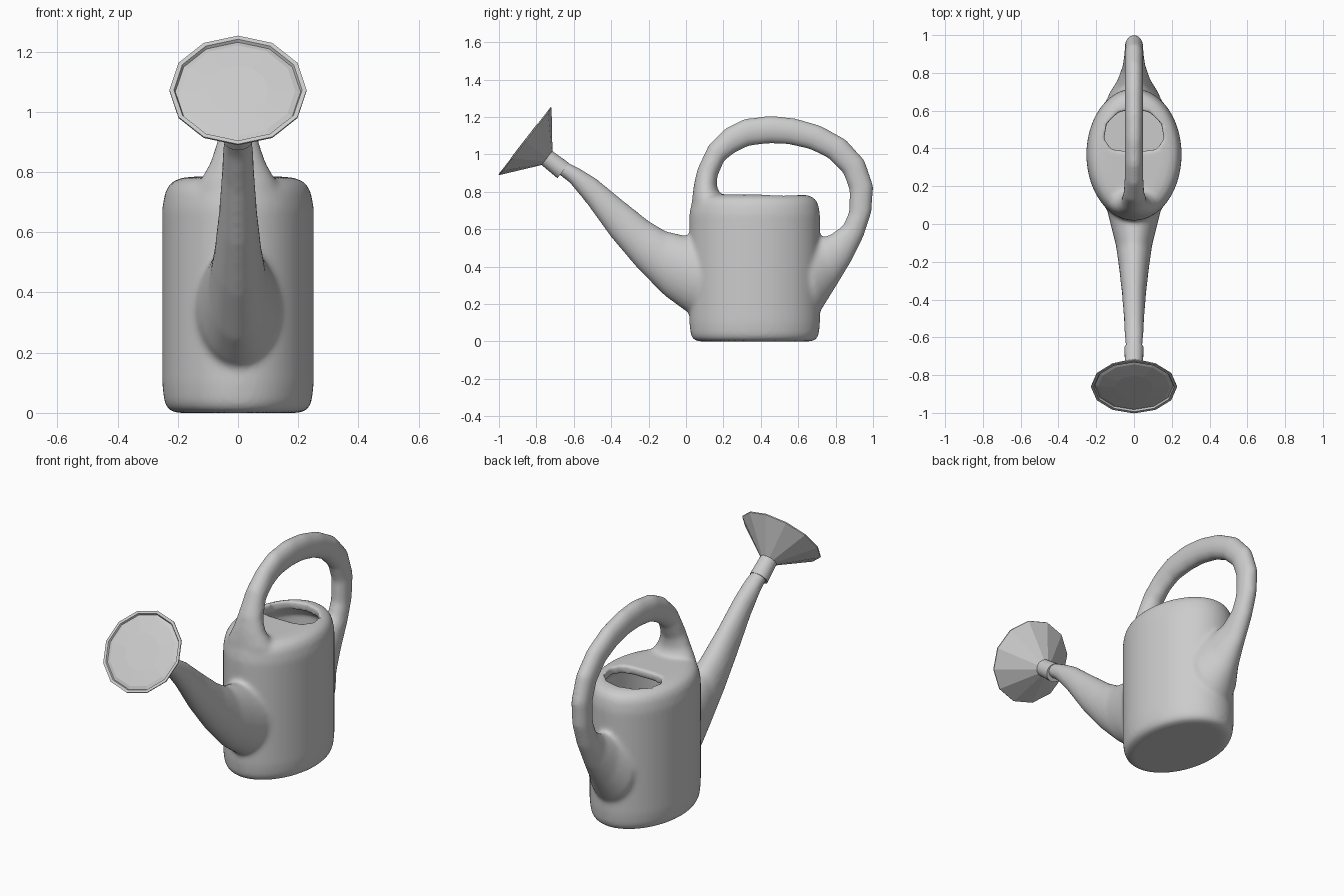
import bpy, bmesh
from math import sin, cos, tau
from mathutils import Vector

if "Cube" in bpy.data.objects:
    bpy.data.objects.remove(bpy.data.objects["Cube"])


def ellipse(a, b, w, n):
    """Ring spanning side-view points a and b (y, z), half width w in x."""
    a, b = Vector((0, *a)), Vector((0, *b))
    c, v = (a + b) / 2, (a - b) / 2
    return [c + v * cos(tau * i / n) + Vector((w * sin(tau * i / n), 0, 0)) for i in range(n)]


def skin(bm, rings):
    """Closed loft through rings."""
    rows = [[bm.verts.new(p) for p in r] for r in rings]
    n = len(rows[0])
    faces = [bm.faces.new((r[i], r[(i + 1) % n], s[(i + 1) % n], s[i]))
             for r, s in zip(rows, rows[1:]) for i in range(n)]
    faces += [bm.faces.new(rows[0]), bm.faces.new(rows[-1])]
    bmesh.ops.recalc_face_normals(bm, faces=faces)


def make(name, *lofts):
    bm = bmesh.new()
    for rings in lofts:
        skin(bm, rings)
    me = bpy.data.meshes.new(name)
    bm.to_mesh(me)
    bm.free()
    ob = bpy.data.objects.new(name, me)
    bpy.context.collection.objects.link(ob)
    return ob


def modify(ob, kind, **props):
    m = ob.modifiers.new(kind, kind)
    for k, v in props.items():
        setattr(m, k, v)
    bpy.context.view_layer.objects.active = ob
    bpy.ops.object.modifier_apply(modifier=m.name)


def oval(z, inset):
    return ellipse((0.018 + inset, z), (0.717 - inset, z), 0.252 - inset, 48)


# Body: upright oval tank with rounded edges
body = [oval(z, i) for z, i in [(0, .045), (.012, .018), (.04, .006), (.1, 0), (.3, 0), (.5, 0),
                                (.68, 0), (.735, .01), (.765, .028), (.78, .06), (.785, .1)]]

# Handle: outer point, inner point, half width
handle = [ellipse((a, b), (c, d), w, 24) for a, b, c, d, w in [
    (.03, .60, .22, .60, .12), (.032, .76, .20, .75, .135), (.042, .84, .165, .83, .092),
    (.06, .92, .168, .88, .070), (.12, 1.05, .205, .965, .056), (.21, 1.14, .265, 1.01, .05),
    (.31, 1.19, .34, 1.045, .05), (.45, 1.208, .45, 1.057, .05), (.58, 1.195, .55, 1.052, .05),
    (.72, 1.155, .66, 1.027, .05), (.855, 1.08, .76, .98, .05), (.955, .97, .84, .90, .05),
    (1.003, .83, .873, .81, .05), (.993, .69, .87, .69, .05), (.95, .56, .84, .62, .052),
    (.88, .42, .77, .57, .062), (.80, .29, .70, .55, .09), (.725, .17, .62, .53, .14),
    (.67, .14, .58, .50, .14)]]

# Spout: top point, bottom point, half width
spout = [ellipse((a, b), (c, d), w, 24) for a, b, c, d, w in [
    (.10, .55, .10, .12, .15), (.0, .565, .0, .16, .125), (-.11, .59, -.11, .24, .097),
    (-.20, .645, -.26, .39, .08), (-.34, .757, -.40, .555, .064), (-.48, .872, -.53, .735, .054),
    (-.58, .932, -.62, .845, .05), (-.65, .965, -.69, .90, .044)]]

# Fuse the three into one softly blended skin
can = make("watering_can_body", body, handle, spout)
modify(can, 'REMESH', mode='VOXEL', voxel_size=.01)
modify(can, 'SMOOTH', factor=.5, iterations=12)

# Hollow tank and D-shaped filler opening
tank = [oval(z, i) for z, i in [(.025, .05), (.05, .03), (.68, .03), (.74, .08)]]
half = [(.06, .387), (.12, .395), (.158, .45), (.145, .53), (.085, .59)]
outline = half + [(0, .612)] + [(-x, y) for x, y in reversed(half)]
opening = [[Vector((x, y, z)) for x, y in outline] for z in (.6, .9)]
for name, rings in (("tank_cutter", tank), ("opening_cutter", opening)):
    cutter = make(name, rings)
    cutter.hide_render = True
    modify(can, 'BOOLEAN', operation='DIFFERENCE', solver='EXACT', object=cutter)
    bpy.data.objects.remove(cutter)
modify(can, 'REMESH', mode='VOXEL', voxel_size=.01)
modify(can, 'SMOOTH', factor=.5, iterations=4)
can.data.shade_smooth()

# Sprinkler head on its tilted axis: (distance along axis, radius)
centre, axis, across = Vector((-.863, 1.073)), Vector((-.79, .612)), Vector((.612, .79))


def discs(rows, n):
    return [ellipse(centre + axis * t + across * r, centre + axis * t - across * r, r, n)
            for t, r in rows]


collar = make("sprinkler_collar", discs([(-.262, .046), (-.262, .051), (-.145, .047)], 24))
collar.data.shade_smooth()
bpy.context.view_layer.objects.active = collar
collar.select_set(True)
bpy.ops.object.shade_smooth_by_angle()
make("sprinkler_head", discs([(-.152, .047), (-.006, .228), (0, .228), (0, .213),
                              (-.01, .208), (-.004, .19), (.002, .1)], 12))
